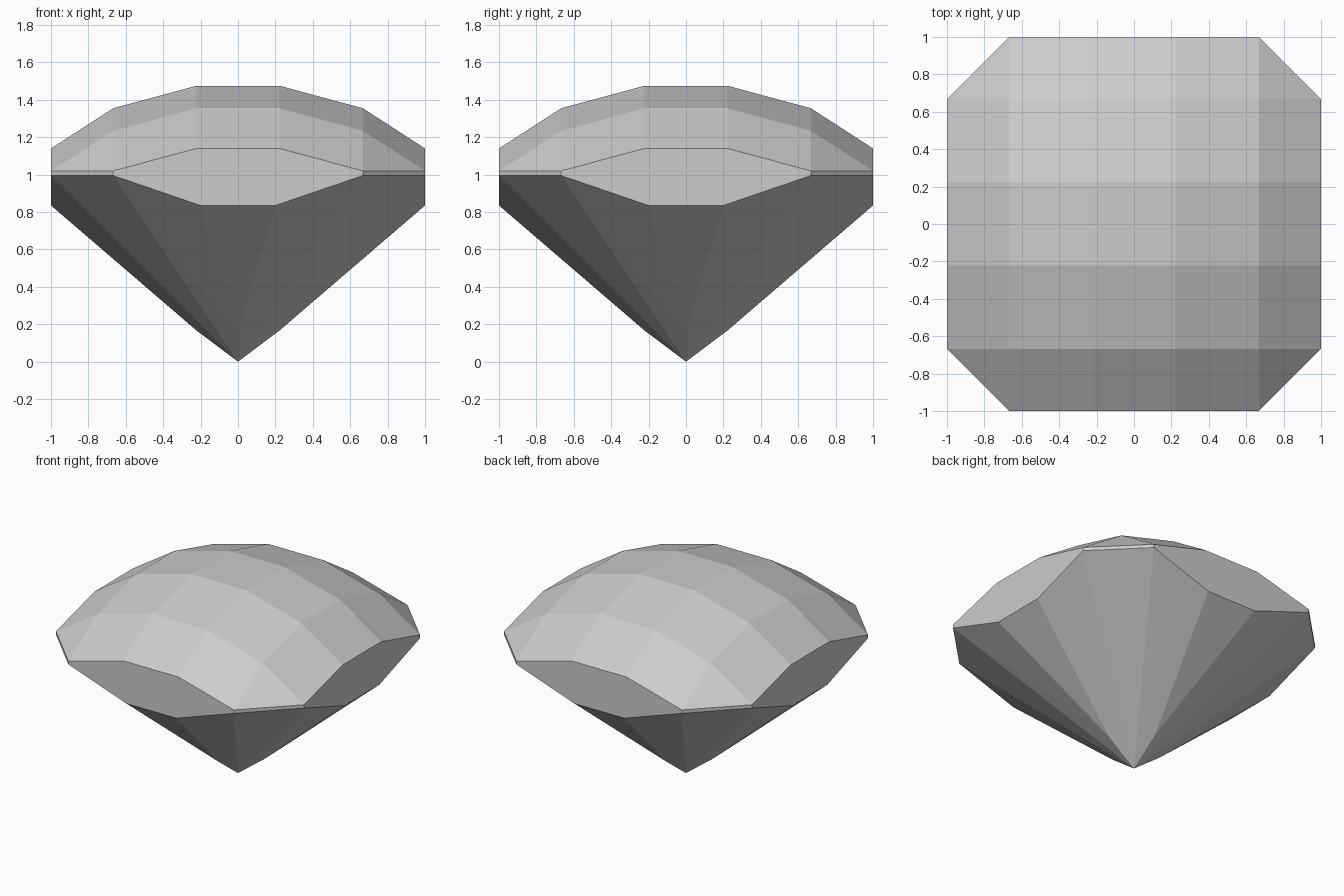
import bpy
import bmesh
from math import radians

# Remove the default cube
cube = bpy.data.objects.get("Cube")
if cube:
    bpy.data.objects.remove(cube, do_unlink=True)

# Single grey stone colour
GREY = (0.6, 0.6, 0.6, 1.0)
mat = bpy.data.materials.new("stone_grey")
mat.use_nodes = True
mat.diffuse_color = GREY
mat.node_tree.nodes["Principled BSDF"].inputs["Base Color"].default_value = GREY

TOP = 1.475
GIRDLE = 0.667
# Drop of the crown at each distance from the centre line
drop = {0.222: 0.0, GIRDLE: 0.12, 1.0: 0.335}
signs = (-1, 1)
points = set()

# Crown: the same faceted arch in both directions, with clipped corners
for x, dx in drop.items():
    for y, dy in drop.items():
        if x + y < 1.9:
            points |= {(sx * x, sy * y, TOP - dx - dy) for sx in signs for sy in signs}

# Pavilion: girdle corners, lower side edges and the bend near the tip
for a in signs:
    for b in signs:
        for x, y, z in ((GIRDLE, 1.0, 0.995), (0.2, 1.0, 0.835), (0.0, 0.22, 0.165)):
            points |= {(a * x, b * y, z), (a * y, b * x, z)}
points.add((0.0, 0.0, 0.0))

# All facets are planes of one convex solid
bm = bmesh.new()
for p in sorted({tuple(c + 0.0 for c in p) for p in points}):
    bm.verts.new(p)
bmesh.ops.convex_hull(bm, input=bm.verts)
bmesh.ops.dissolve_limit(bm, angle_limit=radians(1), verts=bm.verts, edges=bm.edges)
bmesh.ops.recalc_face_normals(bm, faces=bm.faces)

mesh = bpy.data.meshes.new("cut_gem")
bm.to_mesh(mesh)
bm.free()
mesh.materials.append(mat)
gem = bpy.data.objects.new("cut_gem", mesh)
bpy.context.collection.objects.link(gem)
